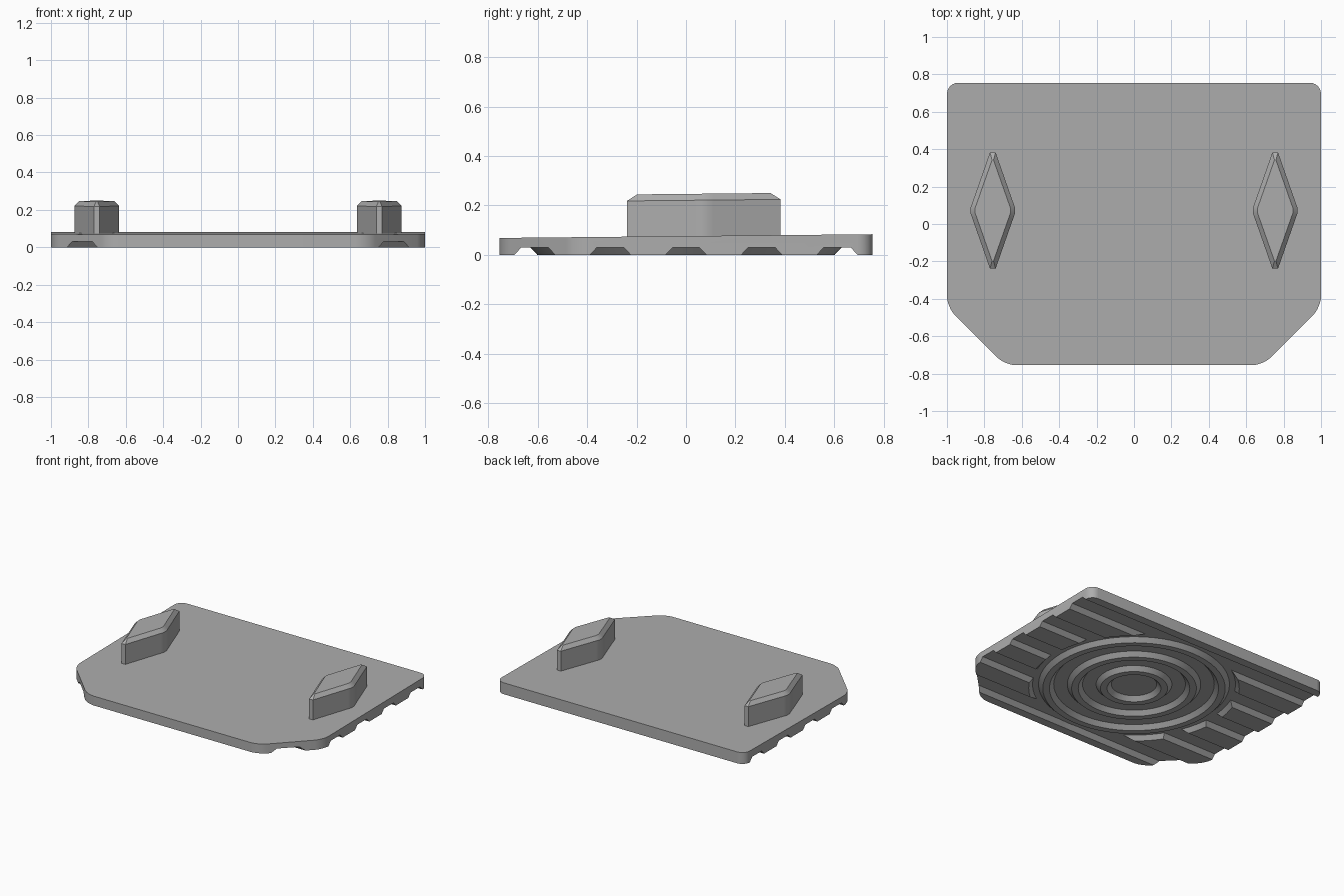
import bpy, bmesh, math

if "Cube" in bpy.data.objects:
    bpy.data.objects.remove(bpy.data.objects["Cube"])

grey = bpy.data.materials.new("plain_grey")
grey.use_nodes = True
grey.diffuse_color = (0.42, 0.42, 0.42, 1)
grey.node_tree.nodes["Principled BSDF"].inputs["Base Color"].default_value = grey.diffuse_color


def finish(name, bm):
    """Turn a bmesh into a grey object with outward normals."""
    bmesh.ops.recalc_face_normals(bm, faces=bm.faces)
    mesh = bpy.data.meshes.new(name)
    bm.to_mesh(mesh)
    bm.free()
    mesh.materials.append(grey)
    obj = bpy.data.objects.new(name, mesh)
    bpy.context.collection.objects.link(obj)
    return obj


def loft(bm, loops, closed=False):
    """Skin a list of point loops; cap the ends unless closed."""
    rows = [[bm.verts.new(p) for p in loop] for loop in loops]
    pairs = list(zip(rows, rows[1:]))
    if closed:
        pairs.append((rows[-1], rows[0]))
    else:
        bm.faces.new(rows[0][::-1])
        bm.faces.new(rows[-1])
    n = len(rows[0])
    for a, b in pairs:
        for i in range(n):
            j = (i + 1) % n
            bm.faces.new((a[i], a[j], b[j], b[i]))


def circle(r, z, n=64):
    return [(r * math.cos(i * math.tau / n), r * math.sin(i * math.tau / n), z) for i in range(n)]


def activate(obj):
    bpy.ops.object.select_all(action='DESELECT')
    obj.select_set(True)
    bpy.context.view_layer.objects.active = obj


def cut(target, cutter):
    cutter.hide_render = True
    mod = target.modifiers.new("cut", 'BOOLEAN')
    mod.operation, mod.solver, mod.object = 'DIFFERENCE', 'EXACT', cutter
    activate(target)
    bpy.ops.object.modifier_apply(modifier=mod.name)
    bpy.data.objects.remove(cutter)


def top_z(y):
    """Height of the gently sloping top of the plate."""
    return 0.0755 + 0.01 * y


DEPTH = 0.03

# Plate with clipped front corners and rounded outline
half = [(0.69, -0.755), (1, -0.445), (1, 0.755)]
outline = half + [(-x, y) for x, y in reversed(half)]
bm = bmesh.new()
loft(bm, [[(x, y, 0) for x, y in outline], [(x, y, top_z(y)) for x, y in outline]])
upright = [e for e in bm.edges
           if (e.verts[0].co - e.verts[1].co).xy.length < 0.001]
bmesh.ops.bevel(bm, geom=upright, offset=0.06, segments=6, profile=0.5, affect='EDGES')
plate = finish("plate", bm)

# Tread grooves across the underside
for k in range(-2, 3):
    y = 0.306 * k
    section = [(-0.11, -DEPTH), (0.11, -DEPTH), (0.054, DEPTH), (-0.054, DEPTH)]
    bm = bmesh.new()
    loft(bm, [[(x, y + dy, z) for dy, z in section] for x in (-1.2, 1.2)])
    cut(plate, finish("groove_cutter", bm))

# Round recess in the middle of the underside
bm = bmesh.new()
loft(bm, [circle(0.72, -DEPTH), circle(0.67, DEPTH)])
cut(plate, finish("recess_cutter", bm))

# Concentric tread rings
for i, r in enumerate((0.20, 0.39, 0.58)):
    bm = bmesh.new()
    loft(bm, [circle(r - 0.055, DEPTH + 0.005), circle(r - 0.022, 0),
              circle(r + 0.022, 0), circle(r + 0.055, DEPTH + 0.005)], closed=True)
    ring = finish(f"tread_ring_{i + 1}", bm)
    activate(ring)
    bpy.ops.object.shade_smooth_by_angle(angle=math.radians(20))


def diamond(tip_x, tip_y, side, z):
    """Diamond outline with blunt tips and softened sides, on a tilted plane."""
    arc = [(tip_x, -tip_y), (side - 0.012, -0.04), (side - 0.003, -0.015)]
    right = arc + [(x, -y) for x, y in reversed(arc)]
    loop = right + [(-x, -y) for x, y in right]
    return [(x, y, z + 0.01 * y) for x, y in loop]


# Diamond fins with bevelled tops
for side, name in ((1, "left_fin"), (-1, "right_fin")):
    bm = bmesh.new()
    loft(bm, [diamond(0.015, 0.311, 0.122, 0.06),
              diamond(0.015, 0.311, 0.122, 0.221),
              diamond(0.004, 0.27, 0.097, 0.247)])
    fin = finish(name, bm)
    fin.location = (0.755 * side, 0.072, 0)
    activate(fin)
    bpy.ops.object.shade_smooth_by_angle(angle=math.radians(25))

activate(plate)
bpy.ops.object.shade_smooth_by_angle(angle=math.radians(20))
